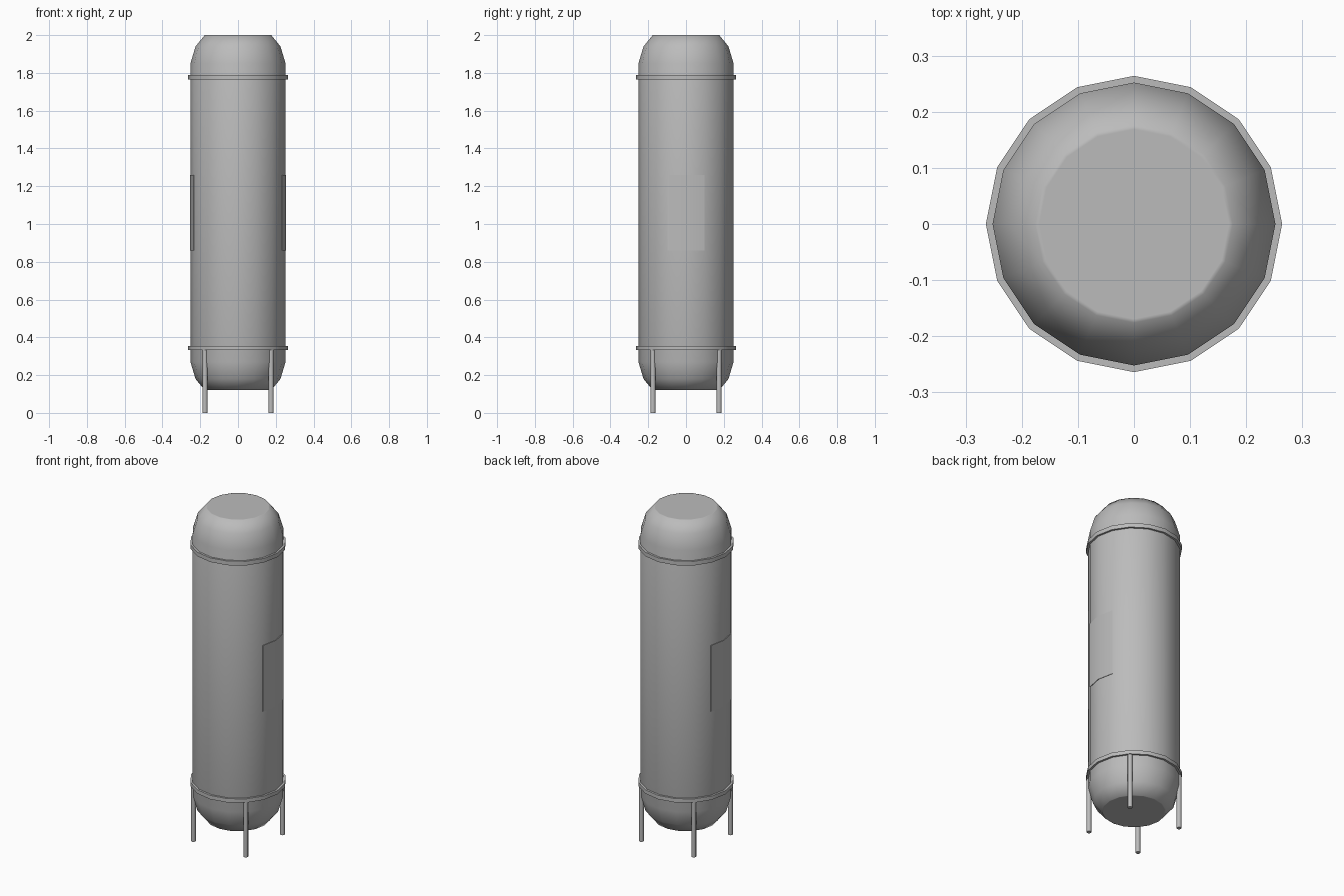
import bpy, bmesh
from math import cos, sin, pi, radians

old = bpy.data.objects.get("Cube")
if old:
    bpy.data.objects.remove(old, do_unlink=True)

SIDES = 16
RADIUS = 0.252

steel = bpy.data.materials.new("brushed grey steel")
steel.use_nodes = True
GREY = (0.5, 0.5, 0.5, 1)
steel.diffuse_color = GREY
steel.node_tree.nodes["Principled BSDF"].inputs["Base Color"].default_value = GREY


def finish(bm, name, angle):
    bmesh.ops.recalc_face_normals(bm, faces=bm.faces[:])
    mesh = bpy.data.meshes.new(name)
    bm.to_mesh(mesh)
    bm.free()
    mesh.materials.append(steel)
    obj = bpy.data.objects.new(name, mesh)
    bpy.context.scene.collection.objects.link(obj)
    bpy.ops.object.select_all(action="DESELECT")
    obj.select_set(True)
    bpy.context.view_layer.objects.active = obj
    bpy.ops.object.shade_smooth_by_angle(angle=radians(angle))
    return obj


def lathe(name, profile, sides=SIDES, closed=False, center=(0, 0), angle=60):
    """Turn (radius, height) points about a vertical axis."""
    bm = bmesh.new()
    rings = [[bm.verts.new((center[0] + r * cos(2 * pi * i / sides),
                            center[1] + r * sin(2 * pi * i / sides), z))
              for i in range(sides)] for r, z in profile]
    pairs = list(zip(rings, rings[1:]))
    if closed:
        pairs.append((rings[-1], rings[0]))
    else:
        bm.faces.new(rings[0])
        bm.faces.new(rings[-1])
    for a, b in pairs:
        for i in range(sides):
            j = (i + 1) % sides
            bm.faces.new((a[i], a[j], b[j], b[i]))
    return finish(bm, name, angle)


# Tank body: the dome profile is mirrored for the lower end
dome = [(RADIUS, 1.85), (0.225, 1.94), (0.176, 2.0), (0.169, 2.0)]
lower = [(r, 2.12 - z) for r, z in reversed(dome)]
lathe("tank_body", lower + dome)

# Flat hoops around both ends
for name, low, high in (("upper_band", 1.765, 1.79), ("lower_band", 0.332, 0.355)):
    lathe(name, [(0.246, low), (0.264, low), (0.264, high), (0.246, high)],
          closed=True, angle=40)

# Four thin legs under the lower band
for side, sx in (("left", 1), ("right", -1)):
    for end, sy in (("front", -1), ("back", 1)):
        lathe(f"{end}_{side}_leg", [(0.0135, 0), (0.0135, 0.34)], sides=8,
              center=(sx * 0.175, sy * 0.175), angle=50)

# Thin curved plates on the two sides
for side, start in (("left", 0), ("right", pi)):
    bm = bmesh.new()
    columns = []
    for step in (-1, 0, 1):
        a = start + step * 2 * pi / SIDES
        columns.append([bm.verts.new((r * cos(a), r * sin(a), z))
                        for r, z in ((0.25, 0.86), (0.255, 0.86),
                                     (0.255, 1.26), (0.25, 1.26))])
    for a, b in zip(columns, columns[1:]):
        for i in range(4):
            j = (i + 1) % 4
            bm.faces.new((a[i], a[j], b[j], b[i]))
    bm.faces.new(columns[0])
    bm.faces.new(columns[-1])
    finish(bm, f"{side}_plate", 40)
